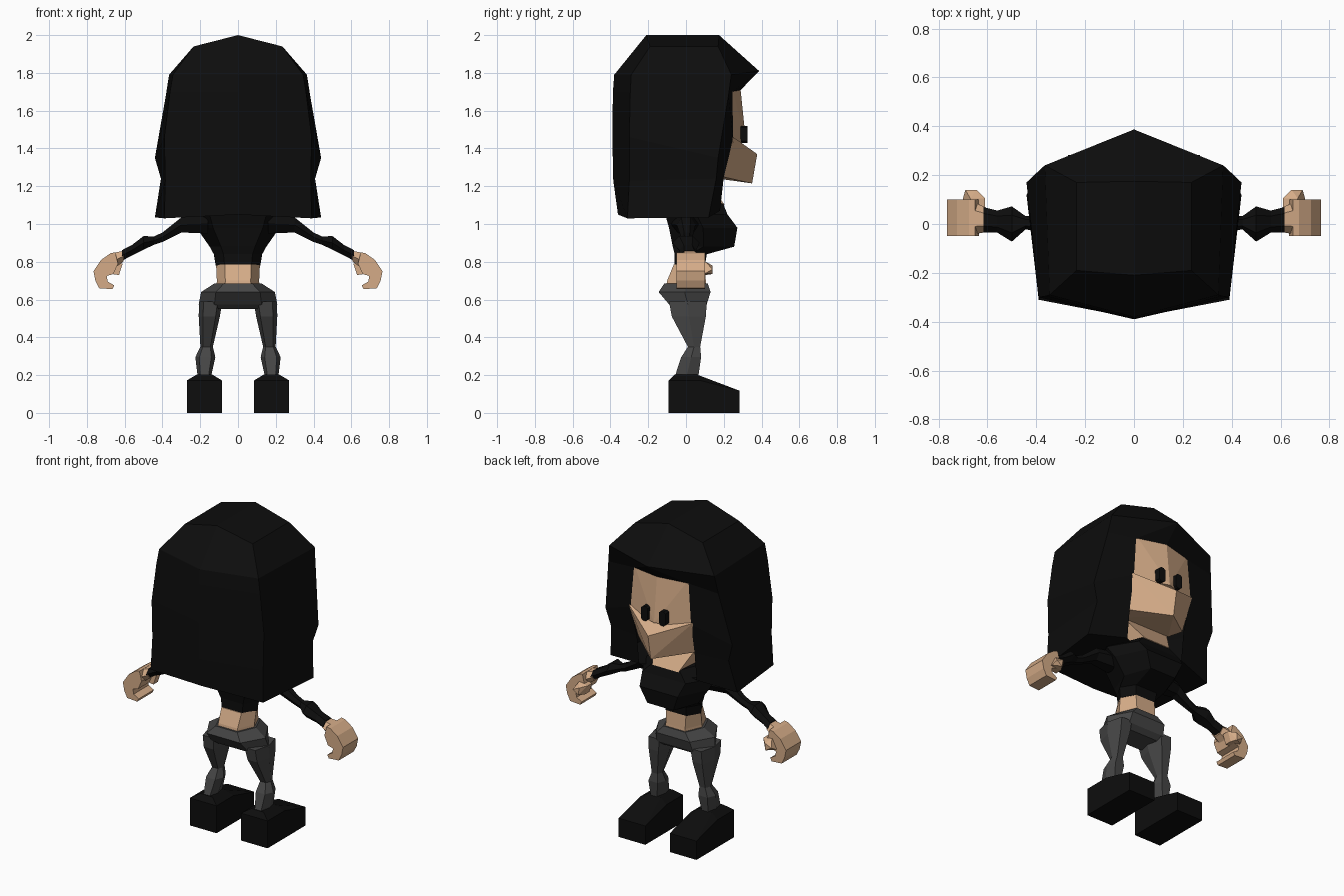
import bpy, bmesh, math

cube = bpy.data.objects.get("Cube")
if cube:
    bpy.data.objects.remove(cube, do_unlink=True)


def material(name, rgb):
    m = bpy.data.materials.new(name)
    m.use_nodes = True
    col = (*rgb, 1.0)
    m.diffuse_color = col
    bsdf = next(n for n in m.node_tree.nodes if n.type == 'BSDF_PRINCIPLED')
    bsdf.inputs["Base Color"].default_value = col
    bsdf.inputs["Roughness"].default_value = 0.9
    return m


BLACK = material("black", (0.004, 0.004, 0.004))
SKIN = material("skin", (0.66, 0.41, 0.245))
GREY = material("dark grey", (0.06, 0.06, 0.06))


def finish(name, bm, mat, mirror=False):
    bmesh.ops.recalc_face_normals(bm, faces=bm.faces)
    me = bpy.data.meshes.new(name)
    bm.to_mesh(me)
    bm.free()
    me.materials.append(mat)
    ob = bpy.data.objects.new(name, me)
    bpy.context.collection.objects.link(ob)
    if mirror:
        mod = ob.modifiers.new("Mirror", 'MIRROR')
        mod.merge_threshold = 0.001
    return ob


def loft(name, rings, mat, mirror=False):
    """Skin a list of equal-length point rings and cap both ends."""
    bm = bmesh.new()
    rows = [[bm.verts.new(p) for p in r] for r in rings]
    n = len(rows[0])
    for a, b in zip(rows, rows[1:]):
        for i in range(n):
            j = (i + 1) % n
            bm.faces.new((a[i], a[j], b[j], b[i]))
    bm.faces.new(rows[0])
    bm.faces.new(rows[-1])
    return finish(name, bm, mat, mirror)


def hull(name, pts, mat, mirror=False, both_sides=False):
    """Convex block around a few corner points."""
    if both_sides:
        pts = pts + [(-x, y, z) for x, y, z in pts if x > 0]
    bm = bmesh.new()
    vs = [bm.verts.new(p) for p in pts]
    res = bmesh.ops.convex_hull(bm, input=vs)
    junk = {g for g in res["geom_interior"] + res["geom_unused"]
            if isinstance(g, bmesh.types.BMVert)}
    bmesh.ops.delete(bm, geom=list(junk), context='VERTS')
    bmesh.ops.dissolve_limit(bm, angle_limit=0.02, verts=bm.verts, edges=bm.edges)
    return finish(name, bm, mat, mirror)


def prism(name, profile, y0, y1, mat, mirror=False):
    """Extrude an x-z outline along y."""
    return loft(name, [[(x, y, z) for x, z in profile] for y in (y0, y1)], mat, mirror)


def body_ring(cx, w, yb, yf, z):
    """Horizontal six-sided section, flat at front and back."""
    m = (yb + yf) / 2
    return [(cx - w, m, z), (cx - .6 * w, yb, z), (cx + .6 * w, yb, z),
            (cx + w, m, z), (cx + .6 * w, yf, z), (cx - .6 * w, yf, z)]


def arm_ring(x, z, y, ry, rz):
    """Six-sided section across the arm."""
    return [(x, y + ry * math.cos(math.pi * k / 3), z + rz * math.sin(math.pi * k / 3) / .866)
            for k in range(6)]


# Hair: half shell, columns run back centre, back corner, front corner, inner edge
hair_rows = [
    [(0, -.21, 2.0), (.235, -.19, 1.94), (.235, .17, 1.94), (0, .175, 2.0)],
    [(0, -.38, 1.79), (.345, -.29, 1.79), (.365, .24, 1.79), (0, .387, 1.81)],
    [(0, -.387, 1.7), (.36, -.295, 1.7), (.382, .225, 1.68), (.19, .245, 1.7)],
    [(0, -.39, 1.46), (.39, -.3, 1.46), (.44, .17, 1.35), (.21, .25, 1.45)],
    [(0, -.385, 1.23), (.385, -.3, 1.23), (.408, .16, 1.24), (.2, .2, 1.25)],
    [(0, -.36, 1.05), (.39, -.31, 1.03), (.44, .12, 1.035), (.2, .18, 1.07)],
]
bm = bmesh.new()
grid = [[bm.verts.new(p) for p in r] for r in hair_rows]
bm.faces.new(grid[0])
for a, b in zip(grid, grid[1:]):
    for i in range(3):
        bm.faces.new((a[i], a[i + 1], b[i + 1], b[i]))
# underside of the fringe, and the closed lower end
under = bm.verts.new((0, .285, 1.705))
bm.faces.new((grid[1][3], under, grid[2][3]))
low = bm.verts.new((0, .1, 1.06))
bm.faces.new((grid[5][0], grid[5][1], low))
bm.faces.new((grid[5][1], grid[5][2], grid[5][3], low))
finish("hair", bm, BLACK, True)

# Head
hull("face", [(.195, .242, 1.73), (0, .287, 1.73), (.215, .248, 1.43), (0, .318, 1.43),
              (.18, .1, 1.73), (.18, .1, 1.43)], SKIN, both_sides=True)
hull("muzzle", [(.222, .25, 1.46), (0, .377, 1.37), (.195, .195, 1.25), (0, .35, 1.215),
                (.19, .1, 1.44), (.17, .1, 1.25)], SKIN, both_sides=True)
hull("neck", [(.09, .205, 1.1), (.16, .1, 1.25), (.09, -.05, 1.05), (.1, -.05, 1.28)],
     SKIN, both_sides=True)
prism("eyes", [(.04, 1.44), (.052, 1.43), (.072, 1.43), (.084, 1.44),
               (.084, 1.51), (.072, 1.52), (.052, 1.52), (.04, 1.51)], .275, .325, BLACK, True)

# Torso
loft("shirt", [body_ring(0, *r) for r in [
    (.118, -.06, .1, .78), (.128, -.06, .11, .84), (.15, -.07, .255, .88),
    (.22, -.09, .272, .98), (.25, -.11, .22, 1.05), (.15, -.08, .195, 1.11)]], BLACK)
loft("belly", [body_ring(0, *r) for r in [
    (.115, -.11, .11, .64), (.112, -.1, .105, .7), (.116, -.065, .1, .785)]], SKIN)

# Arms and hands
loft("arms", [arm_ring(*r) for r in [
    (.16, 1.0, 0, .08, .05), (.3, .995, 0, .05, .04), (.4, .93, .005, .03, .025),
    (.445, .912, .005, .028, .022), (.5, .9, 0, .072, .036),
    (.56, .862, .01, .045, .028), (.615, .833, .017, .052, .028)]], BLACK, True)
loft("wrists", [arm_ring(.605, .83, .017, .05, .028), arm_ring(.67, .8, .025, .07, .045)],
     SKIN, True)
prism("hands", [(.635, .79), (.65, .85), (.675, .845), (.725, .81), (.765, .75), (.755, .7),
                (.735, .66), (.665, .655), (.655, .675), (.69, .695), (.695, .725),
                (.66, .735)], -.05, .1, SKIN, True)
hull("thumbs", [(x, y, z) for x, z in ((.61, .79), (.67, .8), (.7, .74), (.63, .73))
                for y in (.06, .105)] + [(.645, .14, .78), (.69, .14, .76), (.65, .14, .735)],
     SKIN, True)

# Trousers
loft("hips", [body_ring(0, *r) for r in [
    (.16, -.06, .08, .55), (.208, -.09, .11, .575), (.195, -.145, .13, .64),
    (.125, -.115, .115, .685)]], GREY)
loft("legs", [body_ring(*r) for r in [
    (.145, .062, -.09, .11, .59), (.152, .056, -.075, .105, .51),
    (.166, .033, .01, .075, .35), (.173, .053, -.025, .08, .295),
    (.178, .035, -.06, .065, .19)]], GREY, True)

# Shoes: block with sloping toe and a small raised collar
hull("shoes", [(x, y, z) for x in (.085, .27) for y, z in
               ((-.092, 0), (-.092, .172), (.075, .172), (.282, .118), (.282, 0))]
     + [(x, y, .202) for x in (.135, .22) for y in (-.06, .06)], BLACK, True)
